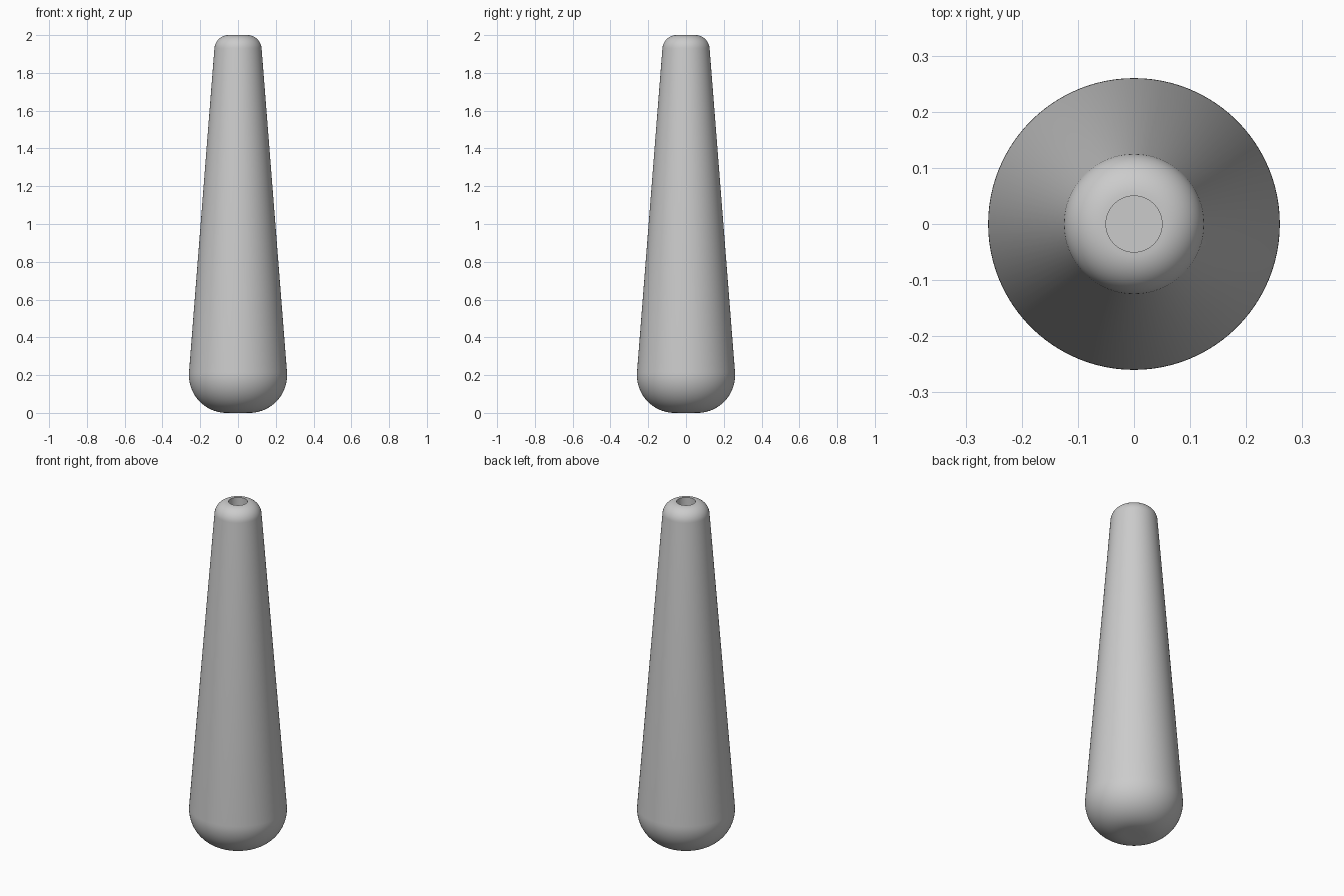
import bpy, bmesh, math

cube = bpy.data.objects.get("Cube")
if cube:
    bpy.data.objects.remove(cube, do_unlink=True)

SEGMENTS = 96
TAPER = math.radians(4.5)   # lean of the tapered side


def arc(cr, cz, radius, start, end, steps):
    """Points (r, z) along a circular arc in the profile plane."""
    angles = [start + (end - start) * i / steps for i in range(steps + 1)]
    return [(cr + radius * math.cos(a), cz + radius * math.sin(a)) for a in angles]


# Profile: flat base, rounded bottom, tapered side, rounded lip, blind bore
profile = [(0, 0)]
profile += arc(0.06, 0.2, 0.2, -math.pi / 2, TAPER, 20)
profile += arc(0.05, 1.925, 0.075, TAPER, math.pi / 2, 14)
profile += [(0.05, 1.5), (0, 1.5)]

# Lathe the profile around z
bm = bmesh.new()
verts = [bm.verts.new((r, 0, z)) for r, z in profile]
edges = [bm.edges.new(pair) for pair in zip(verts, verts[1:])]
bmesh.ops.spin(bm, geom=verts + edges, cent=(0, 0, 0), axis=(0, 0, 1),
               angle=math.tau, steps=SEGMENTS)
bmesh.ops.remove_doubles(bm, verts=bm.verts, dist=0.0001)
bmesh.ops.recalc_face_normals(bm, faces=bm.faces)
mesh = bpy.data.meshes.new("tapered_handle")
bm.to_mesh(mesh)
bm.free()

handle = bpy.data.objects.new("tapered_handle", mesh)
bpy.context.collection.objects.link(handle)

# Plain grey material
grey = bpy.data.materials.new("light_grey")
grey.use_nodes = True
colour = (0.6, 0.6, 0.6, 1)
grey.diffuse_color = colour
grey.node_tree.nodes["Principled BSDF"].inputs["Base Color"].default_value = colour
mesh.materials.append(grey)

# Smooth sides, sharp bore rim
bpy.ops.object.select_all(action='DESELECT')
handle.select_set(True)
bpy.context.view_layer.objects.active = handle
bpy.ops.object.shade_smooth_by_angle(angle=math.radians(30))
